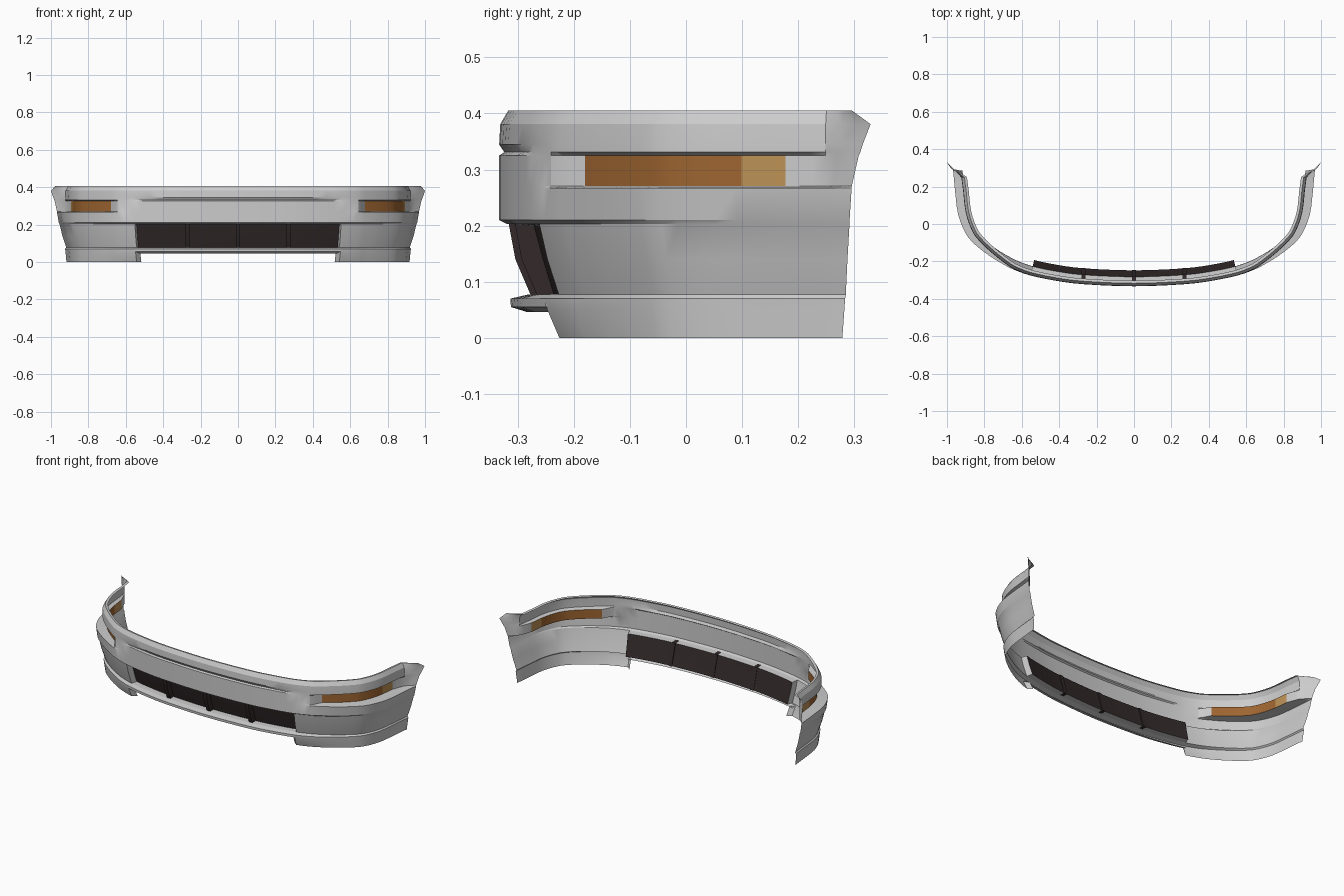
import bpy, bmesh, math
from mathutils import Vector

if "Cube" in bpy.data.objects:
    bpy.data.objects.remove(bpy.data.objects["Cube"])

def material(name, rgb):
    m = bpy.data.materials.new(name)
    m.diffuse_color = (*rgb, 1)
    m.use_nodes = True
    m.node_tree.nodes["Principled BSDF"].inputs["Base Color"].default_value = m.diffuse_color
    return m

BODY = material("light_grey_paint", (0.6, 0.6, 0.6))
AMBER = material("amber_lens", (0.34, 0.13, 0.03))
PALE = material("pale_amber_lens", (0.5, 0.28, 0.09))
DARK = material("dark_grille", (0.032, 0.022, 0.023))

# Plan curve of the widest line, centre to right rear end
KEYS = [(0, -.333), (.27, -.322), (.42, -.303), (.555, -.275), (.645, -.243),
        (.70, -.215), (.77, -.172), (.85, -.11), (.90, -.05), (.94, .05),
        (.956, .17), (.963, .245), (.968, .297)]
SUB = 3
N = len(KEYS) - 1
PTS = [Vector((-KEYS[1][0], KEYS[1][1]))] + [Vector(k) for k in KEYS]
PTS.append(2 * PTS[-1] - PTS[-2])

def plan(s):
    """Smooth curve point and outward normal at key parameter s."""
    i = min(int(s), N - 1)
    t = s - i
    a, b, c, d = PTS[i:i + 4]
    p = .5 * (2*b + (c-a)*t + (2*a-5*b+4*c-d)*t*t + (3*b-a-3*c+d)*t**3)
    g = .5 * ((c-a) + 2*(2*a-5*b+4*c-d)*t + 3*(3*b-a-3*c+d)*t*t)
    g.normalize()
    return p, Vector((g.y, -g.x))

def lerp_keys(v, s):
    if not isinstance(v, (list, tuple)):
        return v
    i = min(int(s), N - 1)
    return v[i] + (v[i+1] - v[i]) * (s - i)

def row(z, inset, tip=0, end=N):
    """One line of the shell at height z, moved inward from the plan curve."""
    out = []
    for c in range(end * SUB + 1):
        s = c / SUB
        p, n = plan(s)
        q = p - n * lerp_keys(inset, s)
        k = max(0, s - 11)
        out.append(Vector((q.x, q.y + k * (tip + min(0, z - .29) * .08), z)))
    return out

def finish(name, bm, mats, mirror=True):
    bmesh.ops.remove_doubles(bm, verts=bm.verts, dist=1e-5)
    bmesh.ops.recalc_face_normals(bm, faces=bm.faces)
    me = bpy.data.meshes.new(name)
    bm.to_mesh(me)
    bm.free()
    ob = bpy.data.objects.new(name, me)
    bpy.context.collection.objects.link(ob)
    for m in mats:
        me.materials.append(m)
    if mirror:
        mod = ob.modifiers.new("mirror", 'MIRROR')
        mod.use_clip = True
    bpy.ops.object.select_all(action='DESELECT')
    ob.select_set(True)
    bpy.context.view_layer.objects.active = ob
    bpy.ops.object.shade_smooth_by_angle(angle=math.radians(25))
    return ob

def sheet(name, rows, mats, skip=lambda r, c: False, pick=lambda r, c: 0):
    bm = bmesh.new()
    grid = [[bm.verts.new(p) for p in r] for r in rows]
    for r in range(len(rows) - 1):
        for c in range(len(rows[0]) - 1):
            if skip(r, c):
                continue
            f = bm.faces.new((grid[r][c], grid[r][c+1], grid[r+1][c+1], grid[r+1][c]))
            f.material_index = pick(r, c)
    # outward: away from the inside of the bumper
    return finish(name, bm, mats)

# Inset of the upper band, of the lamp slot, and of the lower body, per key
upper = [0, 0, 0, 0, .003, .01, .02, .03, .037, .042, .043, .04]
slot = [0, 0, 0, 0, .003, .04, .047, .055, .06, .064, .063, .042]
groove = [.009, .009, .009, .002] + upper[4:]
ledge = [.02, .021, .023, .026, .03, .034, .037, .04, .042, .043, .044, .044, .044]
inner = [u + .03 for u in upper] + [0.0]
rim = [u + .016 for u in upper] + [-.01]
OPEN = 3 * SUB

# Main shell, with a slot for the lamps and an opening for the grille
rows = [
    row(0, .051), row(.052, [v + .002 for v in ledge]), row(.07, ledge),
    row(.077, .05), row(.14, .029), row(.203, .014),
    row(.21, [0, 0, 0, 0, .002, .004, .006, .007, .008, .009, .01, .01, .01]),
    row(.267, 0), row(.271, slot + [0.0], 0), row(.325, slot + [-.012], .012),
    row(.331, groove + [-.014], .015), row(.345, upper + [-.02], .02),
    row(.381, [u + .002 for u in upper] + [-.032], .035),
    row(.405, rim, 0), row(.402, inner, -.005)]
LAMP0, LAMP1, LAMP2 = 5 * SUB, 9 * SUB + 1, 10 * SUB

def lamp(r, c):
    if r != 8 or not LAMP0 <= c < LAMP2:
        return 0
    return 2 if c >= LAMP1 else 1

sheet("bumper_shell", rows, [BODY, AMBER, PALE],
      lambda r, c: c < OPEN and r in (0, 1, 3, 4), lamp)

# Narrow lip under the grille opening
sheet("lower_lip", [row(.07, ledge, end=3), row(.055, [v + .001 for v in ledge], end=3),
                    row(.046, .05, end=3)], [BODY])

# Returns around the grille opening and the inner ends of the skirt
PANEL = [(.2, .05), (.14, .066), (.078, .085)]
bm = bmesh.new()
def quad(*ps):
    bm.faces.new([bm.verts.new(p) for p in ps])
edge = [row(.203, .014, end=3), row(.14, .029, end=3), row(.077, .05, end=3)]
back = [row(z, d, end=3) for z, d in PANEL]
for c in range(OPEN):
    quad(edge[0][c], edge[0][c+1], back[0][c+1], back[0][c])
    quad(edge[2][c], edge[2][c+1], back[2][c+1], back[2][c])
for i in range(2):
    quad(edge[i][-1], edge[i+1][-1], back[i+1][-1], back[i][-1])
a, b = rows[0][OPEN], rows[1][OPEN]
off = Vector((-.025, .02, 0))
quad(a, b, b + off, a + off)
finish("opening_returns", bm, [BODY])

# Dark grille panel
sheet("grille_panel", back, [DARK])

# Upright grille ribs
for x in (-.27, 0, .27):
    y0 = .011 if x else 0
    prof = [(-.316, .204), (-.304, .14), (-.277, .077), (-.245, .077), (-.28, .202)]
    bm = bmesh.new()
    f = bm.faces.new([bm.verts.new((x - .011, y + y0, z)) for y, z in prof])
    ext = bmesh.ops.extrude_face_region(bm, geom=[f])
    for v in ext["geom"]:
        if isinstance(v, bmesh.types.BMVert):
            v.co.x += .022
    finish("grille_rib", bm, [DARK], False)
